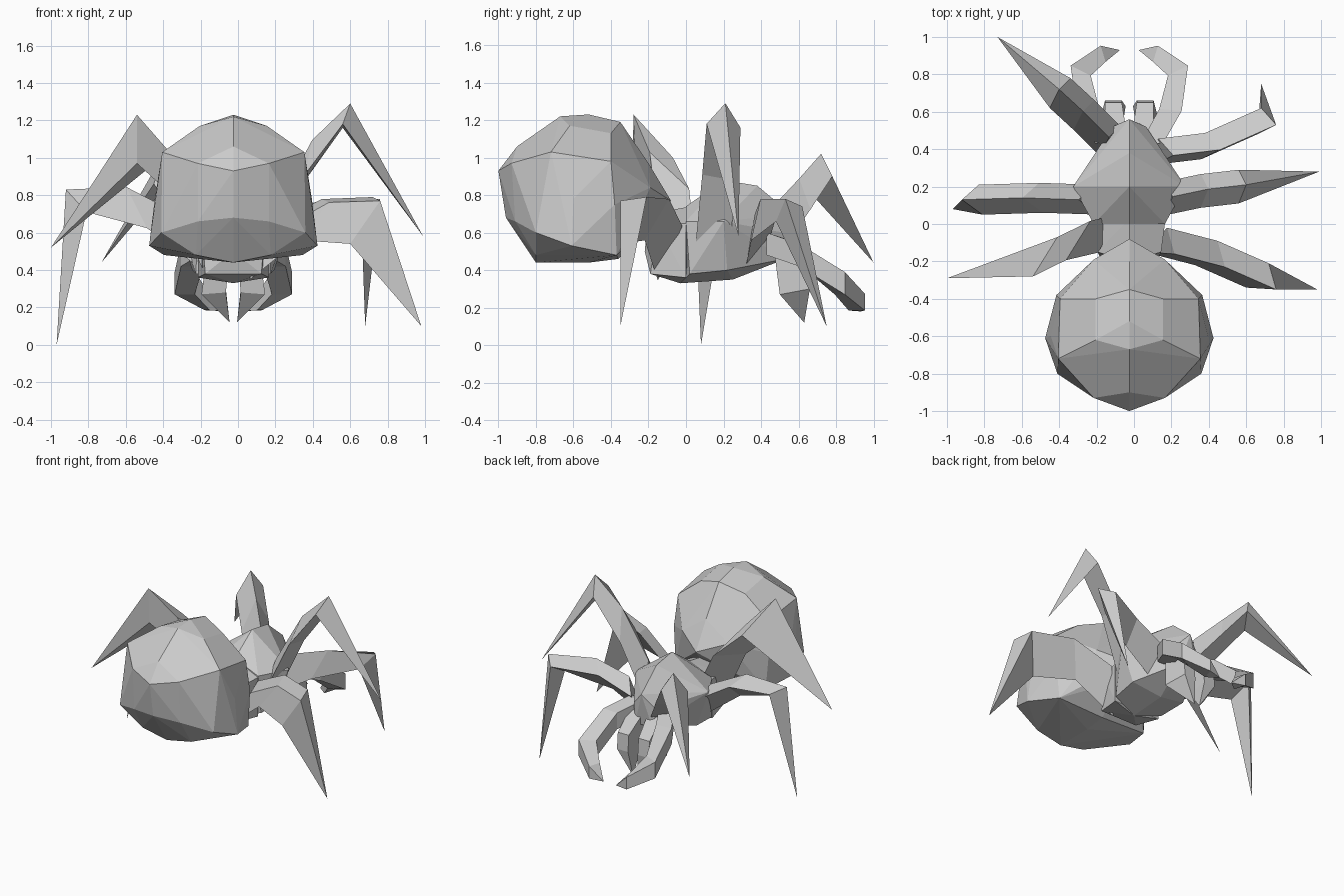
import bpy
import bmesh
from mathutils import Vector

CENTRE = -0.025  # the body's symmetry plane

cube = bpy.data.objects.get("Cube")
if cube:
    bpy.data.objects.remove(cube, do_unlink=True)

grey = bpy.data.materials.new("plain grey")
grey.use_nodes = True
colour = (0.6, 0.6, 0.6, 1)
grey.diffuse_color = colour
grey.node_tree.nodes["Principled BSDF"].inputs["Base Color"].default_value = colour


def finish(bm, name, mirrored=False):
    """Turn a bmesh into a flat-shaded grey object, optionally mirrored over the body."""
    bmesh.ops.recalc_face_normals(bm, faces=bm.faces)
    mesh = bpy.data.meshes.new(name)
    bm.to_mesh(mesh)
    bm.free()
    mesh.materials.append(grey)
    obj = bpy.data.objects.new(name, mesh)
    bpy.context.collection.objects.link(obj)
    if mirrored:
        obj.location.x = CENTRE
        obj.modifiers.new("mirror", "MIRROR")
    return obj


def shell(name, half_points):
    """Faceted symmetric volume spanned by points given for one half."""
    bm = bmesh.new()
    for x, y, z in half_points:
        for side in ((1, -1) if x else (1,)):
            bm.verts.new((CENTRE + side * x, y, z))
    hull = bmesh.ops.convex_hull(bm, input=bm.verts)
    spare = set(hull["geom_interior"]) | set(hull["geom_unused"])
    bmesh.ops.delete(bm, geom=[v for v in spare if isinstance(v, bmesh.types.BMVert)],
                     context="VERTS")
    bmesh.ops.dissolve_limit(bm, angle_limit=0.06, verts=bm.verts, edges=bm.edges)
    return finish(bm, name)


def limb(name, rings, tip, mirrored=False):
    """Loft rings of equal point count and bring the last one to a point."""
    bm = bmesh.new()
    loops = [[bm.verts.new(p) for p in ring] for ring in rings]
    point = bm.verts.new(tip)
    count = len(loops[0])
    bm.faces.new(loops[0])
    for i in range(count):
        j = (i + 1) % count
        for a, b in zip(loops, loops[1:]):
            bm.faces.new((a[i], a[j], b[j], b[i]))
        bm.faces.new((loops[-1][i], loops[-1][j], point))
    return finish(bm, name, mirrored)


# Abdomen: belly, middle band, shoulder band, crown
shell("abdomen", [
    (0, -.8, .44), (.2, -.8, .48), (.385, -.8, .6), (.45, -.61, .53), (.37, -.37, .48),
    (0, -.52, .44), (0, -.36, .46),
    (0, -.96, .68), (.19, -.91, .66), (.42, -.6, .78), (.39, -.38, .75), (0, -.16, .66),
    (0, -1, .93), (.19, -.93, .97), (.38, -.72, 1.03), (.37, -.4, .98),
    (.19, -.19, .84), (0, -.08, .77),
    (0, -.9, 1.06), (.18, -.62, 1.17), (.18, -.4, 1.13),
    (0, -.67, 1.22), (0, -.52, 1.23), (0, -.35, 1.19), (0, -.2, .97),
])

# Thorax with a raised peak, narrowing to the head
shell("thorax", [
    (0, .2, .88), (0, .38, .85), (0, .56, .7), (.09, .52, .6), (.3, .2, .66),
    (.19, 0, .66), (0, 0, .74), (.2, .02, .38), (0, -.03, .33), (.22, .22, .4),
    (0, .25, .35), (.13, .42, .45), (.07, .53, .46),
])

# Waist joining thorax and abdomen
shell("waist", [
    (0, .03, .74), (.19, 0, .65), (.17, -.15, .64), (0, -.2, .7),
    (.15, -.19, .38), (.19, 0, .36), (0, -.03, .33), (0, -.22, .5),
])

# Legs: hip centre, thigh bend centre, knee triangle, foot tip
legs = {
    "left_front_leg": ((.15, .38, .57), (.4, .41, .68),
                       ((.76, .53, .78), (.68, .62, .74), (.66, .48, .66)), (.68, .75, .1)),
    "left_middle_leg": ((.18, .14, .56), (.37, .18, .96),
                        ((.6, .21, 1.29), (.56, .29, 1.16), (.56, .11, 1.18)), (.99, .28, .58)),
    "left_back_leg": ((.15, -.11, .53), (.42, -.18, .7),
                      ((.76, -.35, .77), (.72, -.21, .79), (.6, -.34, .54)), (.98, -.35, .1)),
    "right_front_leg": ((-.13, .45, .57), (-.27, .59, .76),
                        ((-.4, .72, 1.02), (-.34, .78, .9), (-.45, .62, .86)), (-.73, 1, .44)),
    "right_middle_leg": ((-.23, .13, .55), (-.53, .14, .74),
                         ((-.92, .13, .83), (-.83, .21, .78), (-.81, .05, .71)), (-.97, .08, 0)),
    "right_back_leg": ((-.15, -.08, .52), (-.32, -.12, .89),
                       ((-.54, -.28, 1.23), (-.41, -.07, 1), (-.54, -.27, .97)), (-1, -.29, .52)),
}
for name, (hip, bend, knee, tip) in legs.items():
    knee = [Vector(p) for p in knee]
    middle = sum(knee, Vector()) / len(knee)
    depth = max(p.z for p in knee) - min(p.z for p in knee)
    rings = []
    for centre, height in ((hip, .29), (bend, .22)):
        scale = Vector((1, 1, height / depth))
        rings.append([Vector(centre) + (p - middle) * scale for p in knee])
    limb(name, rings + [knee], tip)


def box_ring(centre, across, size):
    """Four corners around a centre, spanned by a sideways vector and the vertical."""
    c, a, up = Vector(centre), Vector(across).normalized() * size, Vector((0, 0, size))
    return [c + a + up, c - a + up, c - a - up, c + a - up]


# Feelers: pair of curved arms reaching forward, then inward
path = [((.12, .43, .54), (1, 0, 0), .06), ((.22, .61, .48), (1, -.1, 0), .06),
        ((.26, .82, .33), (1, .5, 0), .06), ((.14, .91, .23), (.3, 1, 0), .045)]
limb("feelers", [box_ring(*step) for step in path], (.05, .93, .18), True)

# Fangs: pair of stout wedges hanging below the head
top = [(.01, .46, .58), (.13, .46, .58), (.13, .65, .42), (.04, .65, .42)]
low = [(.04, .5, .28), (.17, .5, .27), (.13, .66, .3), (.04, .66, .3)]
limb("fangs", [top, low], (.02, .63, .12), True)
